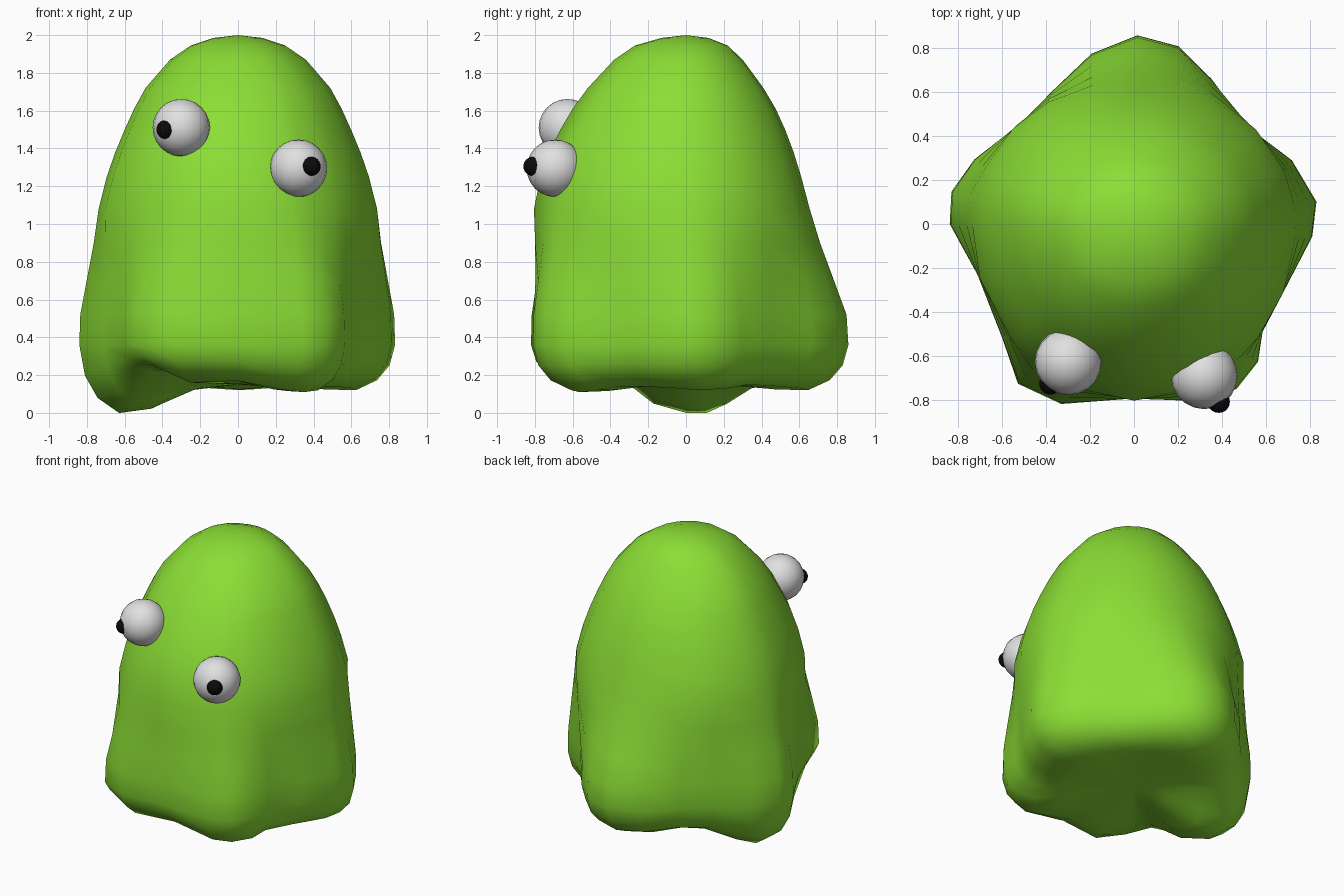
import bpy, bmesh, math
from mathutils import Vector

default_cube = bpy.data.objects.get("Cube")
if default_cube:
    bpy.data.objects.remove(default_cube, do_unlink=True)


def make_material(name, colour):
    material = bpy.data.materials.new(name)
    material.use_nodes = True
    material.diffuse_color = (*colour, 1)
    shader = next(n for n in material.node_tree.nodes if n.type == 'BSDF_PRINCIPLED')
    shader.inputs["Base Color"].default_value = (*colour, 1)
    return material


def finish(bm, name, material):
    bmesh.ops.recalc_face_normals(bm, faces=bm.faces)
    for face in bm.faces:
        face.smooth = True
    mesh = bpy.data.meshes.new(name)
    bm.to_mesh(mesh)
    bm.free()
    mesh.materials.append(material)
    obj = bpy.data.objects.new(name, mesh)
    bpy.context.collection.objects.link(obj)
    return obj


def mix(a, b, t):
    return a + (b - a) * t


green = make_material("slime green", (0.26, 0.73, 0.035))
white = make_material("eye white", (0.75, 0.75, 0.75))
black = make_material("pupil black", (0.003, 0.003, 0.003))

# Skirt outline: angle in degrees, radius, height of the hem
SKIRT = [
    (-4, .815, .13), (7, .838, .12), (22, .776, .13), (41, .68, .15),
    (62, .75, .14), (76, .835, .13), (89, .86, .12), (104, .80, .13),
    (122, .71, .15), (138, .69, .13), (158, .785, .05), (170, .845, 0),
    (180, .84, 0), (198, .75, .05), (221, .795, .22), (234, .9, .23),
    (248, .885, .16), (270, .795, .17), (293, .88, .12), (302, .885, .11),
    (312, .845, .12), (320, .765, .14), (337, .75, .14)]

# Dome: height, half width, front depth, back depth
DOME = [
    (1.985, .13, .13, .12), (1.945, .25, .27, .22), (1.87, .36, .38, .30),
    (1.72, .49, .52, .41), (1.61, .55, .6, .475), (1.5, .60, .665, .525),
    (1.38, .65, .725, .57), (1.25, .695, .77, .61), (1.08, .738, .805, .655)]


def dome_point(angle, width, front, back):
    s = math.sin(angle)
    return Vector((width * math.cos(angle), s * (back if s > 0 else front)))


# Each ring lists one point per skirt angle, from crown to underside
rings = []
angles = [math.radians(a) for a, r, hem in SKIRT]
for z, width, front, back in DOME:
    rings.append([(*dome_point(a, width, front, back), z) for a in angles])

# Walls swell from the dome into the five lobes
for z, weight in [(.9, .25), (.7, .62), (.52, .95), (.36, 1)]:
    ring = []
    for a, (_, radius, hem) in zip(angles, SKIRT):
        lobe = Vector((math.cos(a), math.sin(a))) * radius
        ring.append((*dome_point(a, .738, .8, .66).lerp(lobe, weight), z))
    rings.append(ring)

# Rounded hem, then the shallow underside
for scale, drop, rise in [(.965, .45, 0), (.885, .78, 0), (.75, 1, 0),
                          (.55, 1, .15), (.3, 1, .8)]:
    ring = []
    for a, (_, radius, hem) in zip(angles, SKIRT):
        z = mix(mix(.36, hem, drop), .15, rise)
        ring.append((math.cos(a) * radius * scale, math.sin(a) * radius * scale, z))
    rings.append(ring)

bm = bmesh.new()
rows = [[bm.verts.new(p) for p in ring] for ring in rings]
count = len(angles)
for upper, lower in zip(rows, rows[1:]):
    for i in range(count):
        j = (i + 1) % count
        bm.faces.new((upper[i], lower[i], lower[j], upper[j]))
for row, height in [(rows[0], 2), (rows[-1], .15)]:
    pole = bm.verts.new((0, 0, height))
    for i in range(count):
        bm.faces.new((pole, row[i], row[(i + 1) % count]))
finish(bm, "body", green)


# Eyes and pupils
def ball(name, centre, radius, material):
    bm = bmesh.new()
    bmesh.ops.create_uvsphere(bm, u_segments=20, v_segments=12, radius=radius)
    finish(bm, name, material).location = centre


ball("right_eye", (-.30, -.628, 1.51), .152, white)
ball("left_eye", (.32, -.692, 1.295), .152, white)
ball("right_pupil", (-.382, -.728, 1.50), .05, black)
ball("left_pupil", (.386, -.81, 1.305), .051, black)
